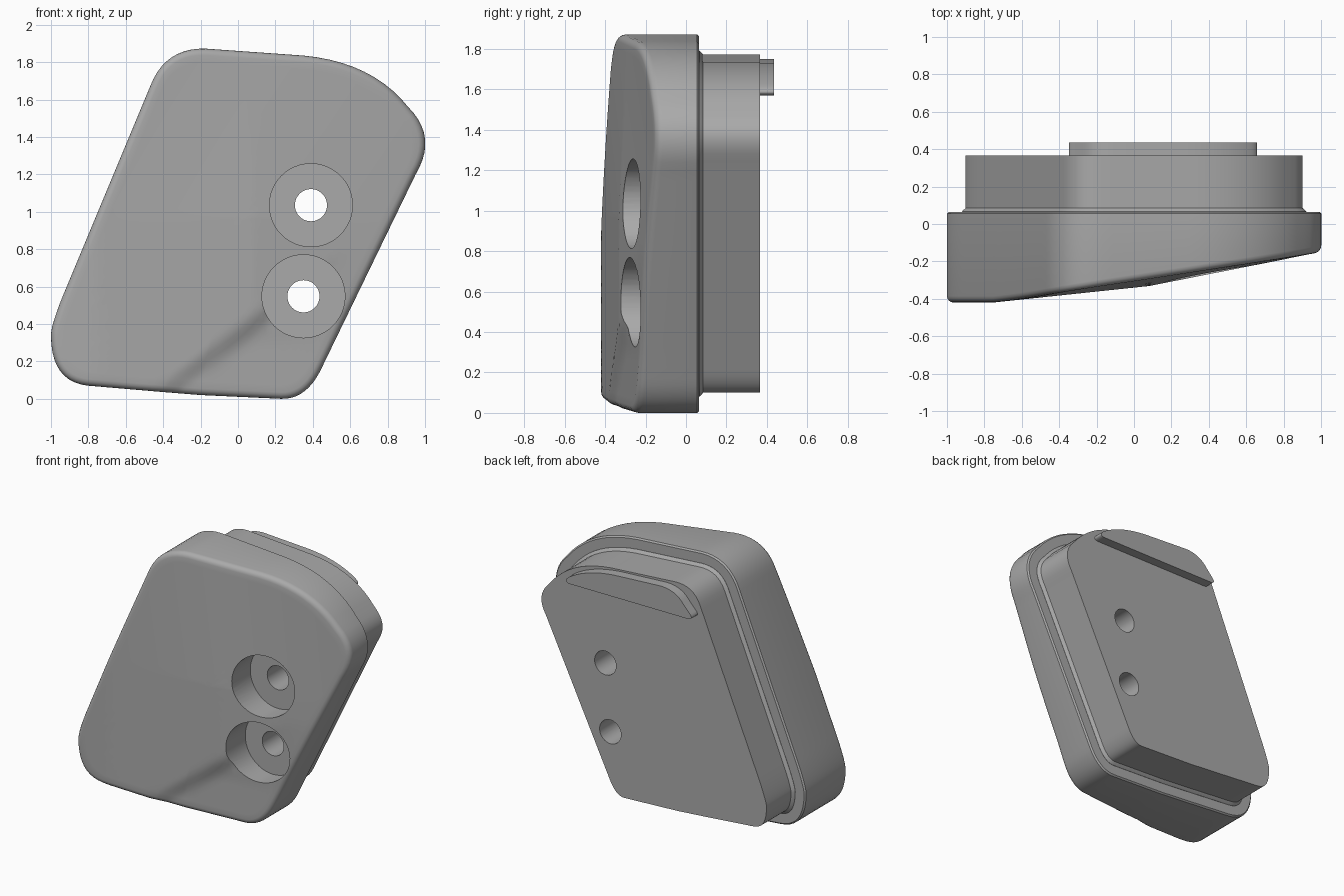
import bpy, bmesh, math
from mathutils import Vector

if "Cube" in bpy.data.objects:
    bpy.data.objects.remove(bpy.data.objects["Cube"])

grey = bpy.data.materials.new("plain grey")
grey.diffuse_color = (0.40, 0.40, 0.40, 1)
grey.use_nodes = True
grey.node_tree.nodes["Principled BSDF"].inputs["Base Color"].default_value = grey.diffuse_color


def rounded(corners, n=10):
    """Closed outline in x/z from (start, control, end) rounded corners."""
    pts = []
    for s, c, e in corners:
        s, c, e = Vector(s), Vector(c), Vector(e)
        for i in range(n + 1):
            t = i / n
            p = s * (1 - t) ** 2 + c * 2 * t * (1 - t) + e * t * t
            if not pts or (p - pts[-1]).length > 1e-4:
                pts.append(p)
    return pts


def inset(pts, d):
    """Move a clockwise outline inwards."""
    out = []
    for i, p in enumerate(pts):
        t = (pts[(i + 1) % len(pts)] - p).normalized() + (p - pts[i - 1]).normalized()
        t.normalize()
        out.append(p + Vector((t.y, -t.x)) * d)
    return out


def loft(name, rings, pole=None):
    """Skin a list of rings; close the start with a pole or a flat cap."""
    bm = bmesh.new()
    loops = [[bm.verts.new(v) for v in r] for r in rings]
    n = len(loops[0])
    for a, b in zip(loops, loops[1:]):
        for i in range(n):
            j = (i + 1) % n
            bm.faces.new((a[i], a[j], b[j], b[i]))
    if pole:
        v = bm.verts.new(pole)
        for i in range(n):
            bm.faces.new((v, loops[0][(i + 1) % n], loops[0][i]))
    else:
        bm.faces.new(loops[0])
    bm.faces.new(loops[-1])
    bmesh.ops.recalc_face_normals(bm, faces=bm.faces)
    me = bpy.data.meshes.new(name)
    bm.to_mesh(me)
    bm.free()
    me.materials.append(grey)
    ob = bpy.data.objects.new(name, me)
    bpy.context.collection.objects.link(ob)
    return ob


def flat(pts, y):
    return [(p.x, y, p.y) for p in pts]


def circle(x, z, r, n=48):
    return [Vector((x + r * math.cos(2 * math.pi * i / n),
                    z + r * math.sin(2 * math.pi * i / n))) for i in range(n)]


def clamp(v):
    return max(0.0, min(1.0, v))


def front_y(x, z):
    """Sloping front with a soft ridge that drops at the lower crease."""
    base = max(-0.42, -0.15 + 0.154 * (x - 1))
    tent = clamp(min((x + 0.75) / 0.83, (1 - x) / 0.92))
    side = (z - 0.05) - 0.73 * (x + 0.38)
    keep = clamp(side / 0.10 + 0.5)
    keep = max(keep, clamp((z - 0.3) / 0.5))
    fade = clamp((1.87 - z) / 0.9)
    return base - 0.04 * tent * keep * fade


outline = rounded([
    ((-0.47, 1.67), (-0.39, 1.88), (-0.17, 1.872)),
    ((0.35, 1.835), (0.72, 1.80), (0.91, 1.56)),
    ((0.91, 1.56), (1.07, 1.40), (0.95, 1.20)),
    ((0.45, 0.17), (0.37, -0.005), (0.23, 0.0)),
    ((-0.20, 0.02), (-0.30, 0.028), (-0.40, 0.036)),
    ((-0.80, 0.07), (-1.0, 0.09), (-1.0, 0.34)),
    ((-1.0, 0.34), (-1.0, 0.40), (-0.92, 0.59))])

# split long straight runs so the front surface is evenly meshed
dense = []
for i, p in enumerate(outline):
    q = outline[(i + 1) % len(outline)]
    k = max(1, round((q - p).length / 0.06))
    dense += [p.lerp(q, j / k) for j in range(k)]
outline = dense

# body: sloping front, rounded rim, straight side
R = 0.035
inner = inset(outline, R)
mid = Vector((0.0, 0.95))
rings = []
for k in range(1, 25):
    rings.append([(p.x, front_y(p.x, p.y), p.y)
                  for p in (mid.lerp(q, k / 24) for q in inner)])
for a in (22, 45, 67, 90):
    a = math.radians(a)
    ring = inset(outline, R * (1 - math.sin(a)))
    rings.append([(p.x, front_y(p.x, p.y) + R * (1 - math.cos(a)), p.y) for p in ring])
rings += [flat(outline, 0.055), flat(inset(outline, 0.01), 0.065)]
body = loft("body", rings, (mid.x, front_y(*mid), mid.y))

# back plate with a small fillet where it meets the body
plate = loft("back_plate", [flat(inset(outline, d), y) for d, y in
                            ((0.08, 0.03), (0.08, 0.066), (0.088, 0.075),
                             (0.10, 0.085), (0.10, 0.365))])

# raised locating rib on the back
rib_shape = rounded([
    ((-0.32, 1.57), (-0.37, 1.575), (-0.33, 1.615)),
    ((-0.28, 1.67), (-0.22, 1.75), (-0.10, 1.75)),
    ((0.25, 1.73), (0.48, 1.715), (0.63, 1.62)),
    ((0.63, 1.62), (0.685, 1.58), (0.63, 1.57))])
rib = loft("rear_rib", [flat(rib_shape, 0.35), flat(rib_shape, 0.435)])

# counterbored screw holes
cutters = []
for x, z in ((0.39, 1.035), (0.35, 0.548)):
    for r, y0, y1 in ((0.222, -0.8, -0.10), (0.086, -0.9, 0.8)):
        c = circle(x, z, r)
        cut = loft("hole_cutter", [flat(c, y0), flat(c, y1)])
        cut.hide_render = True
        cutters.append(cut)

for ob in (body, plate, rib):
    bpy.ops.object.select_all(action='DESELECT')
    bpy.context.view_layer.objects.active = ob
    ob.select_set(True)
    if ob is not rib:
        for cut in cutters:
            m = ob.modifiers.new("hole", 'BOOLEAN')
            m.operation, m.solver, m.object = 'DIFFERENCE', 'EXACT', cut
            bpy.ops.object.modifier_apply(modifier=m.name)
    bpy.ops.object.shade_smooth_by_angle(angle=math.radians(35))

for cut in cutters:
    bpy.data.objects.remove(cut)
